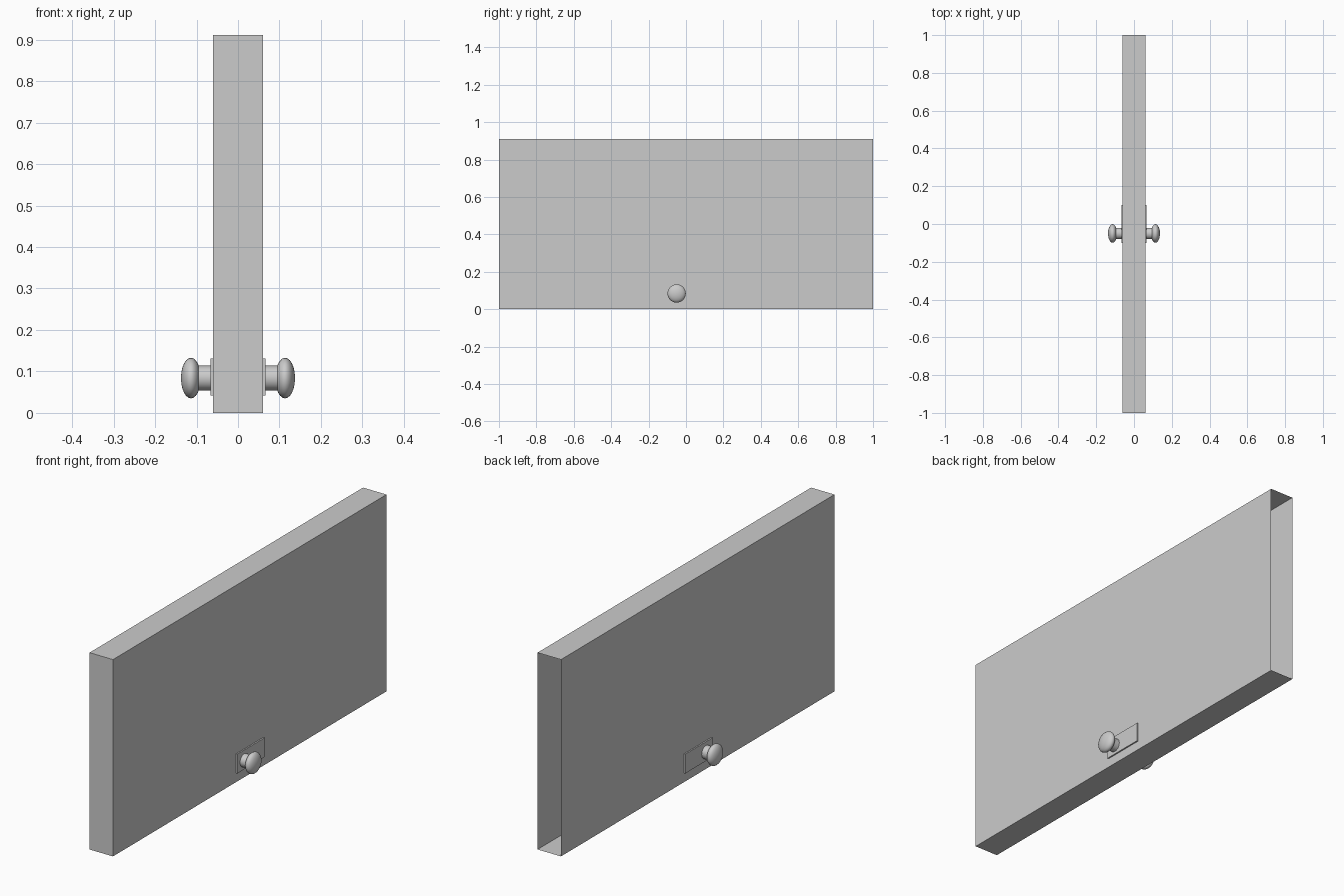
import bpy, bmesh
from math import radians
from mathutils import Matrix

if "Cube" in bpy.data.objects:
    bpy.data.objects.remove(bpy.data.objects["Cube"])

KNOB_Y, KNOB_Z = -0.05, 0.084


def make_object(name, bm):
    mesh = bpy.data.meshes.new(name)
    bm.to_mesh(mesh)
    bm.free()
    obj = bpy.data.objects.new(name, mesh)
    bpy.context.collection.objects.link(obj)
    return obj


def box(name, lo, hi, open_back=False):
    bm = bmesh.new()
    size = [h - l for l, h in zip(lo, hi)]
    centre = [(h + l) / 2 for l, h in zip(lo, hi)]
    bmesh.ops.create_cube(bm, size=1, matrix=Matrix.Translation(centre) @ Matrix.Diagonal((*size, 1)))
    if open_back:
        bm.normal_update()
        faces = [f for f in bm.faces if f.normal.y > 0.9]
        bmesh.ops.delete(bm, geom=faces, context='FACES_ONLY')
    return make_object(name, bm)


def smooth(obj, angle=40):
    bpy.ops.object.select_all(action='DESELECT')
    obj.select_set(True)
    bpy.context.view_layer.objects.active = obj
    bpy.ops.object.shade_smooth_by_angle(angle=radians(angle))


# Door slab, hinge end (+y) left open
box("door_slab", (-0.06, -1, 0), (0.06, 1, 0.911), open_back=True)

for side, label in ((1, "right"), (-1, "left")):
    # Thin backing plate
    xs = sorted((side * 0.058, side * 0.0665))
    box(f"{label}_plate", (xs[0], -0.1, 0.042), (xs[1], 0.1, 0.131))

    # Straight neck
    turn = Matrix.Rotation(radians(90 * side), 4, 'Y')
    bm = bmesh.new()
    bmesh.ops.create_cone(bm, cap_ends=True, segments=24, radius1=0.03, radius2=0.03, depth=0.042,
                          matrix=Matrix.Translation((side * 0.083, KNOB_Y, KNOB_Z)) @ turn)
    smooth(make_object(f"{label}_neck", bm))

    # Flattened round knob
    bm = bmesh.new()
    bmesh.ops.create_uvsphere(bm, u_segments=24, v_segments=12, radius=1,
                              matrix=Matrix.Translation((side * 0.1135, KNOB_Y, KNOB_Z)) @ turn
                              @ Matrix.Diagonal((0.049, 0.049, 0.024, 1)))
    smooth(make_object(f"{label}_knob", bm), 60)
